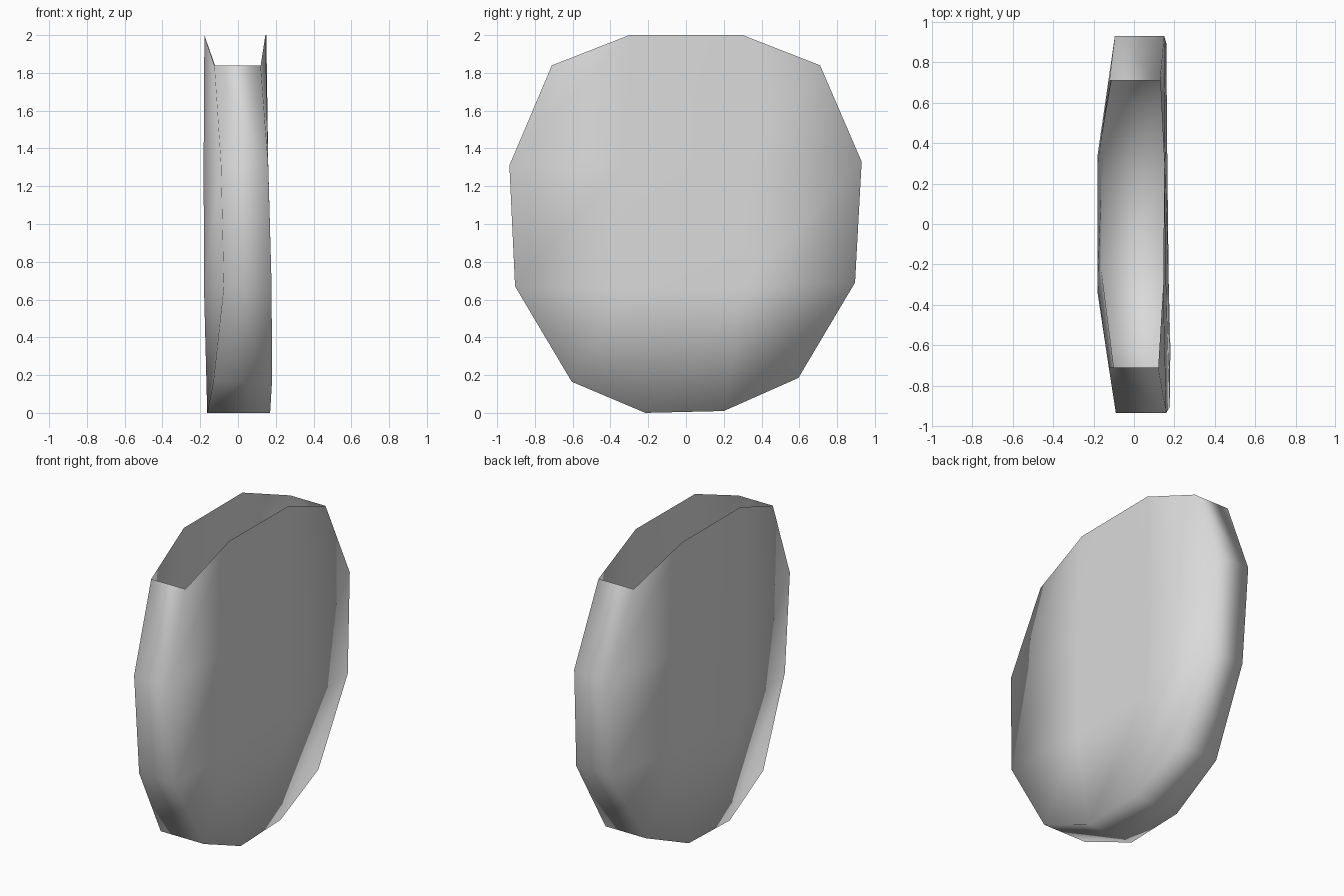
import bpy, bmesh

if "Cube" in bpy.data.objects:
    bpy.data.objects.remove(bpy.data.objects["Cube"])

# Material: one plain light grey
grey = bpy.data.materials.new("light grey")
grey.diffuse_color = (0.7, 0.7, 0.7, 1)
grey.use_nodes = True
grey.node_tree.nodes["Principled BSDF"].inputs["Base Color"].default_value = grey.diffuse_color

# Rounded pouch outline: a 4 x 4 grid in y, z (rows run from top to bottom)
OUTLINE = [
    [(-.71, 1.84), (-.30, 2.00), (.30, 2.00), (.71, 1.84)],
    [(-.935, 1.31), (-.33, 1.32), (.33, 1.32), (.93, 1.33)],
    [(-.905, .67), (-.31, .66), (.31, .67), (.895, .69)],
    [(-.605, .165), (-.215, 0.0), (.20, .01), (.595, .185)],
]
# Depth of each wall at the grid points
RIGHT_X = [
    [.12, .145, .15, .13],
    [.16, .16, .155, .15],
    [.178, .172, .165, .16],
    [.18, .17, .165, .16],
]
LEFT_X = [
    [-.125, -.178, -.178, -.122],
    [-.09, -.182, -.182, -.095],
    [-.075, -.18, -.18, -.08],
    [-.13, -.163, -.16, -.13],
]

bm = bmesh.new()


def wall(depths, flip):
    """Add one broad side wall and return its grid of vertices."""
    g = [[bm.verts.new((depths[r][c], *OUTLINE[r][c])) for c in range(4)]
         for r in range(4)]
    for r in range(3):
        for c in range(3):
            quad = [g[r + 1][c], g[r + 1][c + 1], g[r][c + 1], g[r][c]]
            bm.faces.new(quad[::-1] if flip else quad)
    return g


# Two broad walls
right = wall(RIGHT_X, False)
left = wall(LEFT_X, True)

# Narrow edge band down, under and up again; the top stays open
rim = [(r, 0) for r in range(4)] + [(3, 1), (3, 2)] + [(r, 3) for r in (3, 2, 1, 0)]
for (a, b), (c, d) in zip(rim, rim[1:]):
    bm.faces.new((right[c][d], right[a][b], left[a][b], left[c][d]))

# Smooth-shaded open shell
for f in bm.faces:
    f.smooth = True
mesh = bpy.data.meshes.new("open_pouch")
bm.to_mesh(mesh)
bm.free()
mesh.materials.append(grey)
pouch = bpy.data.objects.new("open_pouch", mesh)
bpy.context.collection.objects.link(pouch)
